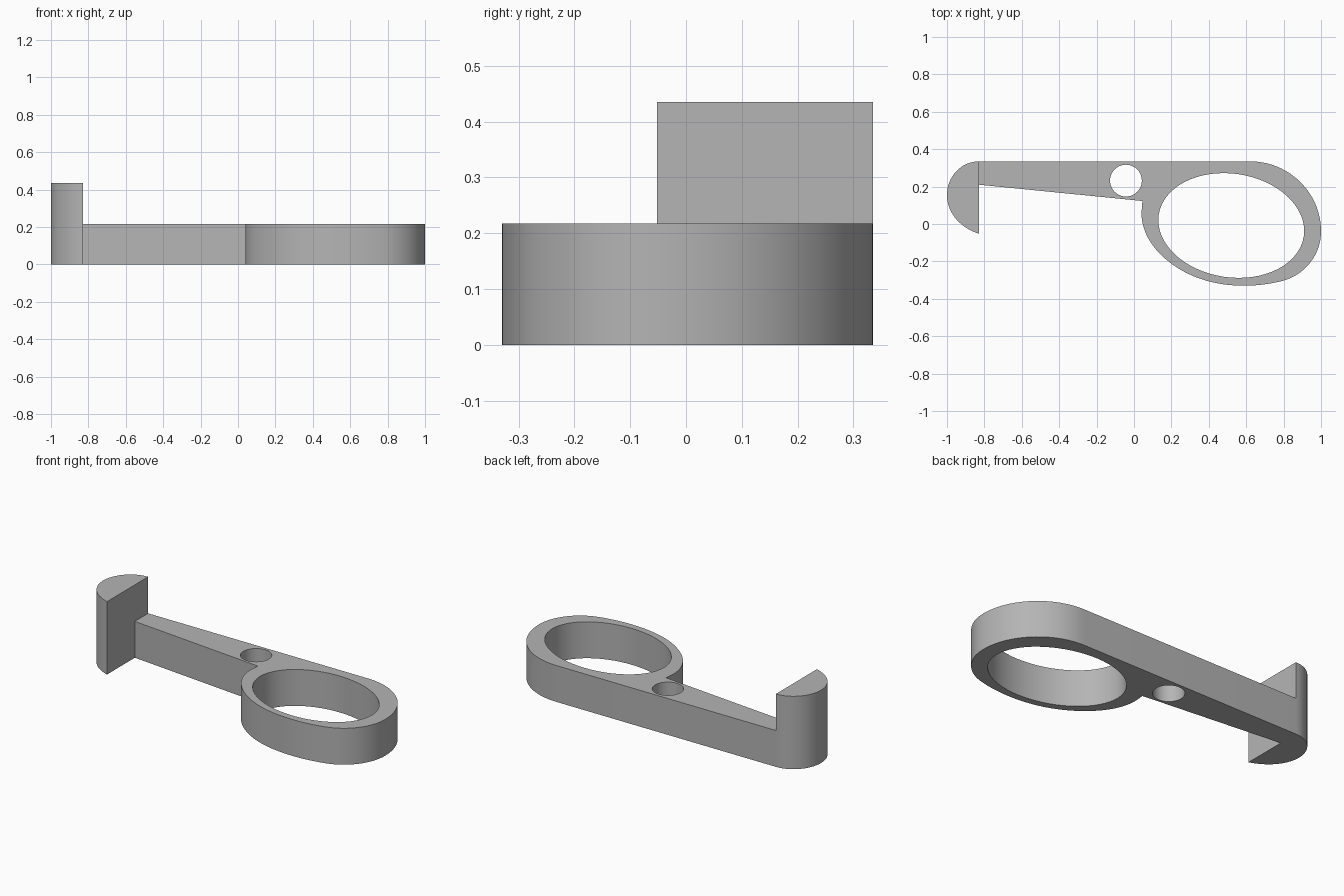
import bpy, bmesh, math
from mathutils import Vector
from mathutils.geometry import interpolate_bezier

default = bpy.data.objects.get("Cube")
if default:
    bpy.data.objects.remove(default)

PLATE_H, JAW_H, JAW_X = 0.217, 0.435, -0.828


def arc(p, d0, q, d1, n=16):
    """Smooth curve from p to q, leaving along d0 and arriving along d1."""
    p, q, d0, d1 = Vector(p), Vector(q), Vector(d0), Vector(d1)
    angle = max(d0.angle(d1), 0.1)
    k = (q - p).length * (2 / 3) * math.tan(angle / 4) / math.sin(angle / 2)
    pts = interpolate_bezier(p, p + d0.normalized() * k, q - d1.normalized() * k, q, n + 1)
    return [v.to_2d() for v in pts][:-1]


def oval(cx, cy, rx, ry, tilt=0, n=64):
    c, s = math.cos(tilt), math.sin(tilt)
    ring = [(rx * math.cos(2 * math.pi * i / n), ry * math.sin(2 * math.pi * i / n))
            for i in range(n)]
    return [(cx + x * c - y * s, cy + x * s + y * c) for x, y in ring]


def add_verts(bm, pts):
    return [bm.verts.new((p[0], p[1], 0)) for p in pts]


def add_loop(bm, verts):
    return [bm.edges.new((v, verts[(i + 1) % len(verts)])) for i, v in enumerate(verts)]


def raise_faces(bm, faces, height):
    new = bmesh.ops.extrude_face_region(bm, geom=faces)["geom"]
    verts = [g for g in new if isinstance(g, bmesh.types.BMVert)]
    bmesh.ops.translate(bm, vec=(0, 0, height), verts=verts)
    return [g for g in new if isinstance(g, bmesh.types.BMFace)]


# Outline of the arm and grip ring
right, left, up, down = (1, 0), (-1, 0), (0, 1), (0, -1)
outline = [(JAW_X, 0.21), (JAW_X, 0.335)]
outline += arc((0.62, 0.335), right, (1.0, -0.04), down, 24)
outline += arc((1.0, -0.04), down, (0.79, -0.305), (-1, -0.25))
outline += arc((0.79, -0.305), (-1, -0.25), (0.59, -0.33), left, 8)
outline += arc((0.59, -0.33), left, (0.25, -0.245), (-0.85, 0.5))
outline += arc((0.25, -0.245), (-0.85, 0.5), (0.04, 0.06), up)
outline += [(0.04, 0.06), (0.045, 0.123)]

# Plate with finger hole and pin hole
bm = bmesh.new()
plate = add_verts(bm, outline)
edges = add_loop(bm, plate)
edges += add_loop(bm, add_verts(bm, oval(0.52, -0.008, 0.392, 0.277, math.radians(-8.5))))
edges += add_loop(bm, add_verts(bm, oval(-0.043, 0.232, 0.085, 0.085, n=40)))
bmesh.ops.triangle_fill(bm, edges=edges, use_beauty=True, normal=(0, 0, 1))

# Rounded jaw sharing the arm's end edge
curve = arc((JAW_X, 0.335), left, (-1.0, 0.155), down)
curve += arc((-1.0, 0.155), down, (JAW_X, -0.052), (1, -0.3))
curve.append((JAW_X, -0.052))
bm.faces.new([plate[0], plate[1]] + add_verts(bm, curve[1:]))
bmesh.ops.recalc_face_normals(bm, faces=bm.faces[:])

# Thicken everything, then raise the jaw
top = raise_faces(bm, bm.faces[:], PLATE_H)
jaw_top = [f for f in top if f.calc_center_median().x < JAW_X]
raise_faces(bm, jaw_top, JAW_H - PLATE_H)
bmesh.ops.recalc_face_normals(bm, faces=bm.faces[:])

mesh = bpy.data.meshes.new("hook_lever")
bm.to_mesh(mesh)
bm.free()
lever = bpy.data.objects.new("hook_lever", mesh)
bpy.context.collection.objects.link(lever)

# Plain grey finish
grey = bpy.data.materials.new("plain_grey")
grey.use_nodes = True
colour = (0.46, 0.46, 0.46, 1)
grey.diffuse_color = colour
grey.node_tree.nodes["Principled BSDF"].inputs["Base Color"].default_value = colour
mesh.materials.append(grey)

bpy.ops.object.select_all(action="DESELECT")
lever.select_set(True)
bpy.context.view_layer.objects.active = lever
bpy.ops.object.shade_smooth_by_angle(angle=math.radians(30))
